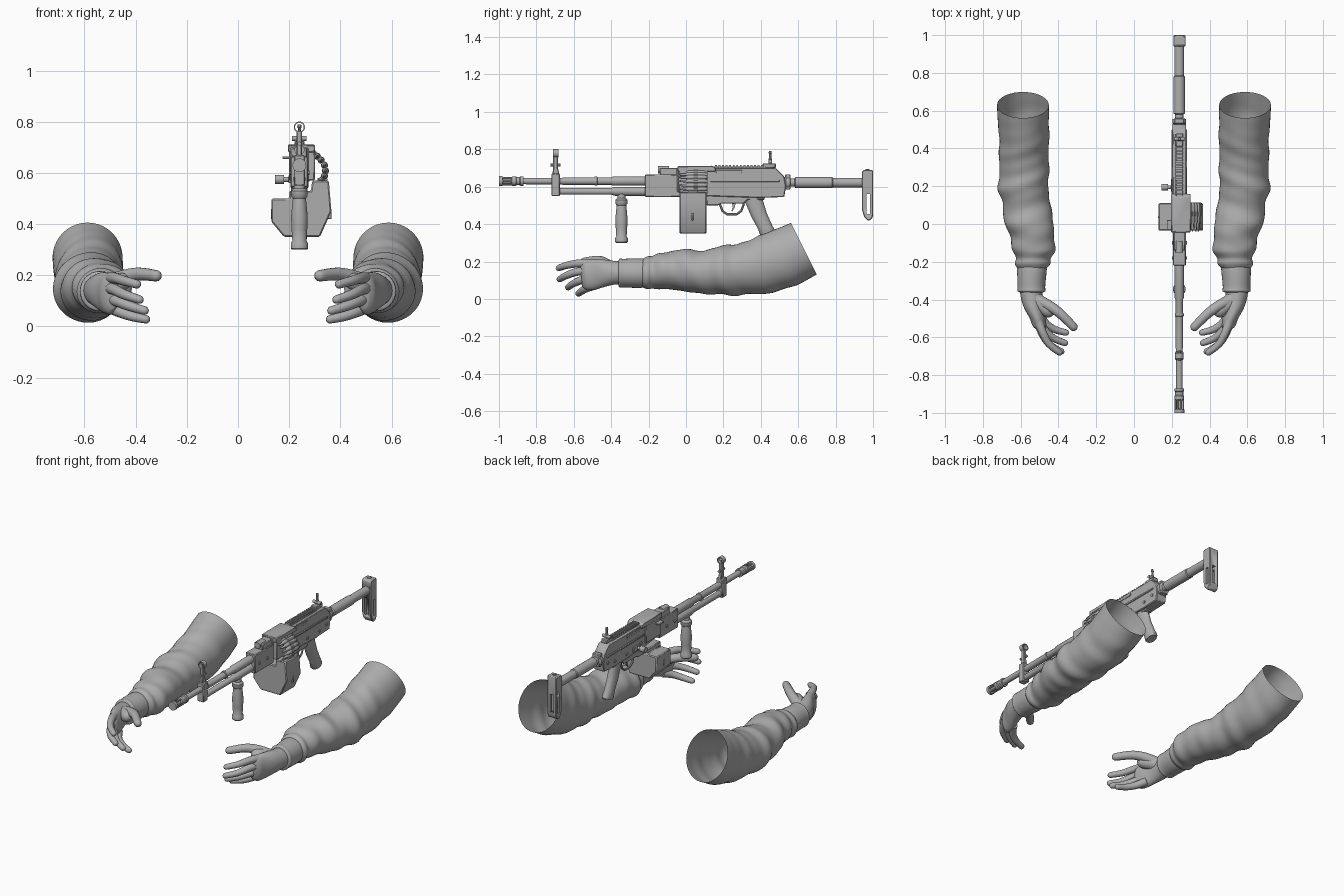
import bpy, bmesh, math
from mathutils import Vector, Matrix

cube = bpy.data.objects.get("Cube")
if cube:
    bpy.data.objects.remove(cube, do_unlink=True)

GREY = bpy.data.materials.new("plain_grey")
GREY.use_nodes = True
GREY.diffuse_color = (0.42, 0.42, 0.42, 1)
GREY.node_tree.nodes["Principled BSDF"].inputs["Base Color"].default_value = (0.42, 0.42, 0.42, 1)
CX = 0.24          # centre line of the gun
BORE = 0.63        # barrel height
X, Y, Z = Vector((1, 0, 0)), Vector((0, 1, 0)), Vector((0, 0, 1))


def finish(name, bm, angle=35, bevel=0.0, subsurf=0):
    bmesh.ops.recalc_face_normals(bm, faces=bm.faces)
    me = bpy.data.meshes.new(name)
    bm.to_mesh(me)
    bm.free()
    me.materials.append(GREY)
    me.shade_smooth()
    me.set_sharp_from_angle(angle=math.radians(angle))
    ob = bpy.data.objects.new(name, me)
    bpy.context.collection.objects.link(ob)
    if bevel:
        mod = ob.modifiers.new("soft_edges", 'BEVEL')
        mod.width, mod.segments = bevel, 1
    if subsurf:
        mod = ob.modifiers.new("smooth", 'SUBSURF')
        mod.levels = mod.render_levels = subsurf
    return ob


def skin(name, rings, caps=(True, True), **kw):
    """Join rings of points into a tube."""
    bm = bmesh.new()
    vs = [[bm.verts.new(p) for p in ring] for ring in rings]
    n = len(rings[0])
    for a, b in zip(vs, vs[1:]):
        for i in range(n):
            bm.faces.new((a[i], a[(i + 1) % n], b[(i + 1) % n], b[i]))
    if caps[0]:
        bm.faces.new(vs[0])
    if caps[1]:
        bm.faces.new(vs[-1])
    return finish(name, bm, **kw)


def ellipse(c, u, v, n):
    return [c + u * math.cos(math.tau * i / n) + v * math.sin(math.tau * i / n) for i in range(n)]


def lathe(name, origin, axis, profile, n=20, **kw):
    """Turned part: profile holds (distance along axis, radius)."""
    axis = Vector(axis).normalized()
    u = axis.orthogonal().normalized()
    v = axis.cross(u)
    o = Vector(origin)
    return skin(name, [ellipse(o + axis * t, u * r, v * r, n) for t, r in profile], **kw)


def rod(name, x, z, y0, y1, r, n=16):
    return lathe(name, (x, 0, z), Y, [(y0, r), (y1, r)], n)


def box(name, cx, hx, y0, y1, z0, z1, bevel=0.004):
    bm = bmesh.new()
    bmesh.ops.create_cube(bm, size=1, matrix=Matrix.Translation((cx, (y0 + y1) / 2, (z0 + z1) / 2))
                          @ Matrix.Diagonal((2 * hx, y1 - y0, z1 - z0, 1)))
    return finish(name, bm, bevel=bevel)


def side_plate(name, pts, cx, hx, bevel=0.004):
    """Side outline in (y, z), thickened across x."""
    return skin(name, [[Vector((x, y, z)) for y, z in pts] for x in (cx - hx, cx + hx)], bevel=bevel)


# ---- barrel, muzzle and gas tube
lathe("barrel", (CX, 0, BORE), Y, [(-.9, .017), (-.66, .018), (-.66, .02), (-.4, .02),
                                  (-.39, .025), (-.2, .025)])
lathe("muzzle_brake", (CX, 0, BORE), Y, [(-1, .02), (-1, .027), (-.982, .027), (-.978, .015), (-.935, .015),
                                        (-.93, .026), (-.91, .026), (-.905, .022), (-.89, .022), (-.885, .026), (-.87, .026)])
for i in range(6):
    a = math.tau * i / 6
    rod("muzzle_rib", CX + .021 * math.cos(a), BORE + .021 * math.sin(a), -.99, -.92, .005, 6)
lathe("gas_tube", (CX, 0, .575), Y, [(-.72, .014), (-.7, .018), (-.4, .018), (-.38, .024), (-.2, .024)])
box("gas_block", CX, .022, -.72, -.675, .55, .67)
lathe("barrel_bracket", (CX, 0, BORE), Y, [(-.49, .021), (-.488, .024), (-.475, .024), (-.473, .021)])

# ---- front sight
side_plate("front_sight_post", [(-.715, .66), (-.675, .66), (-.685, .7), (-.685, .765), (-.71, .765), (-.71, .7)], CX, .011)
bm = bmesh.new()
ring = [[Vector((CX, -.697, .779)) + (X * math.cos(a) + Z * math.sin(a)) * r + Y * dy
         for a in (math.tau * i / 24 for i in range(24))]
        for r, dy in ((.017, -.014), (.022, -.014), (.022, .014), (.017, .014), (.017, -.014))]
bm.free()
skin("front_sight_ring", ring, caps=(False, False))
rod("front_sight_bolt", CX, .715, -.725, -.67, .008, 10)
lathe("front_sight_pin", (CX, -.697, .76), Z, [(0, .004), (.02, .002)], 8)

# ---- fore grip
lathe("fore_grip", (CX, -.345, 0), Z, [(.30, .03), (.305, .034), (.325, .034), (.335, .028), (.38, .031), (.43, .033),
                                      (.48, .028), (.5, .026), (.51, .033), (.53, .033), (.54, .022), (.56, .02)])

# ---- receiver
box("receiver_front", CX, .034, -.22, -.03, .545, .665)
box("front_cover", CX, .03, -.14, -.02, .66, .70)
rod("cover_hinge", CX, .69, -.15, -.09, .02, 12)
side_plate("receiver", [(-.05, .57), (.11, .55), (.4, .54), (.525, .545), (.535, .6), (.525, .655),
                        (.48, .70), (-.05, .70)], CX, .035)
side_plate("lower_receiver", [(.11, .5), (.17, .5), (.19, .51), (.31, .51), (.33, .53), (.42, .53), (.42, .57), (.11, .57)],
           CX, .025)
box("feed_block", CX + .01, .05, -.04, .115, .57, .70)
side_plate("feed_cover", [(-.045, .68), (-.045, .71), (.14, .712), (.16, .70), (.16, .68)], CX + .008, .052)
box("top_rail", CX, .02, .14, .43, .69, .708)
for i in range(14):
    box("rail_tooth", CX, .02, .155 + i * .019, .165 + i * .019, .706, .716, 0)
for s in (-1, 1):
    box("side_rib", CX + s * .035, .006, .13, .5, .625, .637, .002)
    box("side_window", CX + s * .035, .004, .16, .3, .672, .688, .002)
    for y, z in ((.16, .59), (.3, .575), (.42, .575), (.49, .59), (-.1, .6), (-.18, .6)):
        lathe("receiver_pin", (CX, y, z), (s, 0, 0), [(.03, .009), (.04, .009)], 10)
box("feed_lever", .19, .016, -.03, .02, .655, .665, .002)
lathe("charging_handle", (.205, .195, .575), -X, [(0, .01), (.025, .01), (.025, .018), (.06, .018)], 14)
box("charging_slide", .205, .008, .17, .24, .56, .59, .002)

# ---- rear sight
box("rear_sight_base", CX, .02, .41, .48, .70, .725)
lathe("rear_sight_post", (CX, .45, 0), Z, [(.72, .009), (.75, .009), (.752, .006), (.775, .006), (.778, .009), (.79, .007)], 10)
lathe("rear_sight_knob", (CX - .028, .45, .735), X, [(0, .01), (.056, .01)], 12)

# ---- pistol grip and trigger
def grip_ring(y, z, ly, lx):
    return ellipse(Vector((CX, y, z)), Vector((0, ly, ly * .25)), X * lx, 16)
skin("pistol_grip", [grip_ring(.355, .56, .05, .026), grip_ring(.365, .52, .045, .026), grip_ring(.39, .45, .041, .028),
                     grip_ring(.425, .38, .038, .028), grip_ring(.44, .345, .042, .03), grip_ring(.443, .335, .036, .026)])
guard = [(.18, .51), (.195, .47), (.22, .452), (.27, .452), (.295, .47), (.31, .51)]
for (y0, z0), (y1, z1) in zip(guard, guard[1:]):
    d = Vector((0, y1 - y0, z1 - z0))
    lathe("trigger_guard", (CX, y0, z0), d, [(-.002, .006), (d.length + .002, .006)], 8)
side_plate("trigger", [(.245, .515), (.265, .515), (.262, .49), (.248, .468), (.243, .47), (.25, .49)], CX, .006, 0)

# ---- ammunition box and belt
outline = [(.13, .50), (.13, .41), (.18, .35), (.32, .35), (.365, .45), (.355, .57), (.29, .57), (.285, .53), (.2, .53), (.2, .50)]
skin("ammunition_box", [[Vector((x, y, z)) for x, z in outline] for y in (-.035, .11)], bevel=.005)
box("ammunition_box_band", .247, .119, .03, .04, .42, .46, .002)
box("ammunition_box_latch", .33, .02, .01, .06, .565, .58, .002)
belt = [(.295, .675), (.31, .665), (.325, .65), (.338, .63), (.342, .608), (.338, .588), (.328, .572)]
for x, z in belt:
    lathe("cartridge", (x, 0, z), Y, [(-.04, .002), (-.025, .006), (0, .007), (.01, .012), (.1, .012), (.105, .009), (.112, .009), (.112, .012), (.115, .012)], 10)
    rod("belt_link", x, z, .04, .065, .0145, 10)

# ---- stock
lathe("stock_tube", (CX, 0, .622), Y, [(.52, .022), (.535, .036), (.555, .036), (.56, .022), (.58, .022), (.585, .03), (.78, .03),
                                      (.785, .026), (.95, .026)])
box("stock_hinge", CX, .026, .53, .56, .585, .665)
arc = [(.972 + .028 * math.cos(a), .448 + .03 * math.sin(a)) for a in (-math.pi * k / 6 for k in range(4))]
butt = side_plate("butt_plate", [(.94, .68), (.95, .69), (.997, .69), (1, .68)] + arc + [(.952, .44), (.94, .48)], CX, .032)
slots = [box("butt_slot_side", CX, .08, .966, .984, .455, .56, 0),
         box("butt_slot_back", CX, .013, .9, 1.1, .46, .575, 0)]
for s in slots:
    s.hide_render = True
    s.hide_viewport = True
    mod = butt.modifiers.new("slot", 'BOOLEAN')
    mod.operation, mod.object, mod.solver = 'DIFFERENCE', s, 'EXACT'
lathe("butt_screw", (CX, .97, .685), Z, [(0, .012), (.01, .012)], 12)


# ---- arms
def spline(rows, steps):
    """Smooth rows of numbers with a Catmull-Rom curve."""
    out = []
    for i in range(len(rows) - 1):
        quad = [rows[max(i - 1, 0)], rows[i], rows[i + 1], rows[min(i + 2, len(rows) - 1)]]
        for t in (k / steps for k in range(steps)):
            out.append([b + .5 * t * (c - a + t * (2 * a - 5 * b + 4 * c - d + t * (3 * (b - c) + d - a)))
                        for a, b, c, d in zip(*quad)])
    return out + [list(rows[-1])]


def limb(name, rows, s, steps=5, n=32, wrinkle=0.0, **kw):
    """Rows: y, centre x, half width, centre z, half height, backward lean."""
    rings = []
    for y, x, hx, z, hz, lean in spline(rows, steps):
        ring = []
        for i in range(n):
            a = math.tau * i / n
            fold = math.sin(34 * y + 2.2 * math.sin(a + 5 * y)) + .5 * math.sin(61 * y + 3 * math.cos(a))
            k = 1 + wrinkle * fold * max(0, min(1, (.62 - y) * 4))
            dz = hz * k * math.sin(a)
            ring.append(Vector((s * (x + hx * k * math.cos(a)), y - lean * dz, z + dz)))
        rings.append(ring)
    return skin(name, rings, angle=60, **kw)


def finger(name, pts, r, s):
    pts = spline([tuple(p) + (r * (1 - .1 * i),) for i, p in enumerate(pts)], 4)
    cs = [Vector((s * p[0], p[1], p[2])) for p in pts]
    rings = []
    for i, c in enumerate(cs):
        d = (cs[min(i + 1, len(cs) - 1)] - cs[max(i - 1, 0)]).normalized()
        u = d.cross(Z).normalized()
        v = d.cross(u)
        rings.append(ellipse(c, u * pts[i][3], v * pts[i][3], 14))
    for t, k in ((.5, .86), (.85, .5), (.98, .15)):    # rounded tip
        q = pts[-1][3]
        rings.append(ellipse(cs[-1] + d * q * t, u * q * k, v * q * k, 14))
    skin(name, rings, angle=80)


SLEEVE = [(.63, .588, .137, .268, .138, .5), (.53, .585, .135, .222, .147, .42), (.42, .582, .132, .182, .147, .3),
          (.3, .582, .13, .16, .137, .2), (.2, .585, .134, .15, .13, .1), (.1, .57, .126, .145, .116, 0),
          (0, .555, .128, .15, .114, 0), (-.08, .535, .116, .155, .1, 0), (-.14, .53, .112, .148, .098, 0),
          (-.18, .535, .094, .14, .086, 0), (-.21, .538, .093, .138, .088, 0), (-.235, .54, .074, .138, .076, 0)]
CUFF = [(-.2, .54, .07, .138, .07, 0), (-.24, .54, .078, .138, .079, 0), (-.33, .543, .073, .138, .076, 0),
        (-.355, .543, .074, .138, .077, 0), (-.362, .543, .06, .138, .062, 0)]
PALM = [(-.33, .543, .062, .14, .062, 0), (-.38, .543, .058, .14, .063, 0), (-.44, .532, .052, .138, .073, .1),
        (-.5, .51, .042, .13, .082, .1), (-.54, .5, .036, .125, .076, .1), (-.56, .492, .02, .122, .055, .1)]
FINGERS = {
    "index_finger": [(.51, -.5, .185), (.485, -.57, .19), (.45, -.635, .18), (.395, -.68, .165)],
    "middle_finger": [(.51, -.51, .15), (.485, -.58, .145), (.445, -.64, .125), (.385, -.675, .105)],
    "ring_finger": [(.505, -.5, .11), (.475, -.56, .1), (.425, -.605, .08), (.365, -.63, .062)],
    "little_finger": [(.5, -.48, .075), (.465, -.53, .058), (.415, -.56, .04), (.36, -.575, .028)],
    "thumb": [(.52, -.4, .165), (.455, -.43, .19), (.39, -.475, .205), (.32, -.545, .198)]}

for side, s in (("left", 1), ("right", -1)):
    limb(side + "_sleeve", SLEEVE, s, 8, 40, .03, caps=(False, True))
    limb(side + "_cuff", CUFF, s, 4, wrinkle=.006)
    limb(side + "_palm", PALM, s)
    for part, pts in FINGERS.items():
        finger(side + "_" + part, pts, .032 if part == "thumb" else .024, s)
    # web between thumb and palm
    finger(side + "_thumb_base", [(.54, -.38, .15), (.5, -.42, .165), (.455, -.46, .175)], .045, s)
